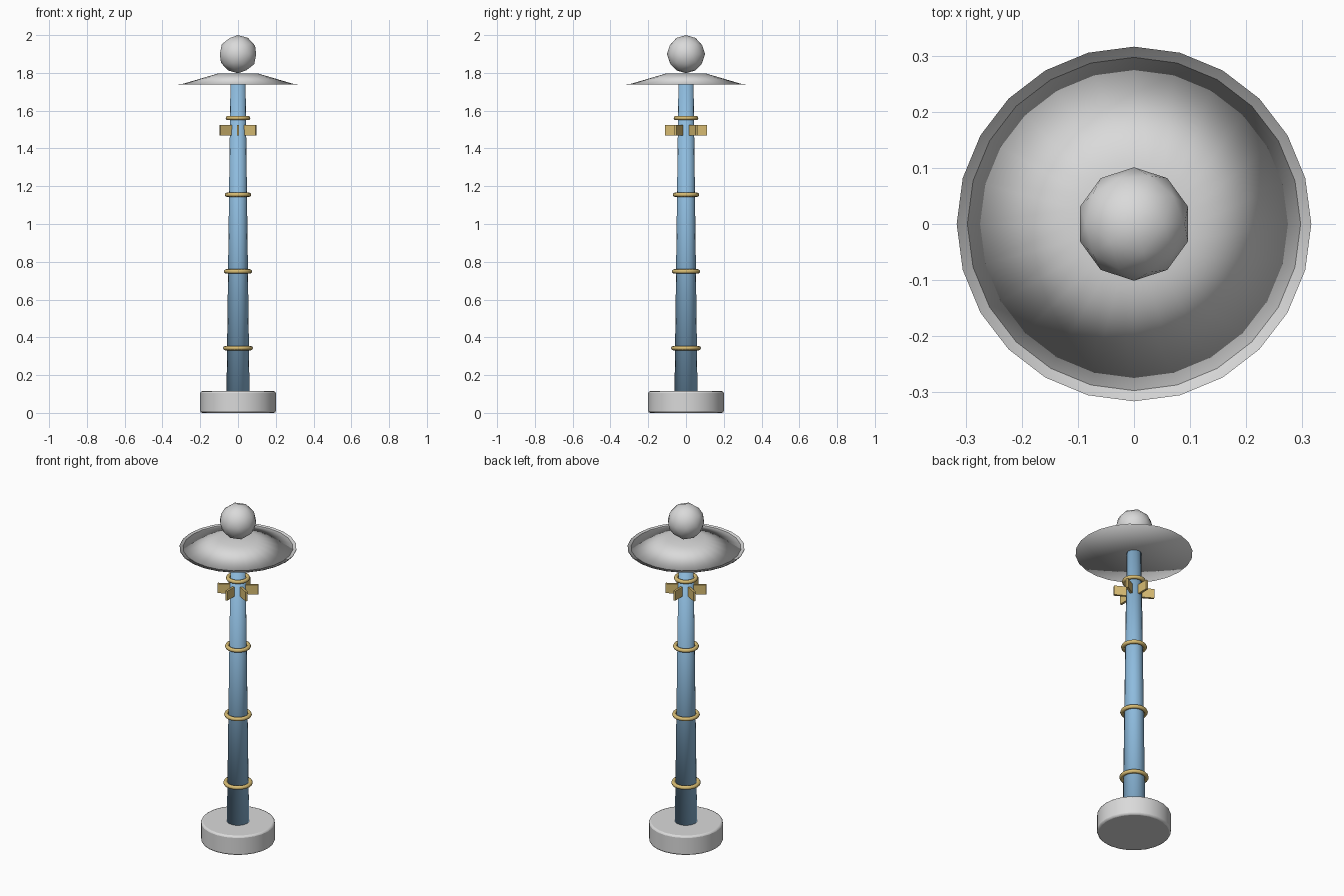
import bpy, math

cube = bpy.data.objects.get("Cube")
if cube:
    bpy.data.objects.remove(cube, do_unlink=True)


def make_material(name, rgb):
    mat = bpy.data.materials.new(name)
    mat.use_nodes = True
    mat.diffuse_color = (*rgb, 1)
    mat.node_tree.nodes["Principled BSDF"].inputs["Base Color"].default_value = (*rgb, 1)
    return mat


GREY = make_material("pale grey", (0.7, 0.7, 0.7))
BLUE = make_material("sky blue", (0.27, 0.50, 0.73))
GOLD = make_material("gold", (0.68, 0.50, 0.17))


def finish(name, mat, smooth=True):
    obj = bpy.context.object
    obj.name = name
    obj.data.materials.append(mat)
    if smooth:
        bpy.ops.object.shade_smooth()
    return obj


def frustum(name, mat, sides, r_low, r_high, z_low, z_high, fill="NGON"):
    bpy.ops.mesh.primitive_cone_add(
        vertices=sides, radius1=r_low, radius2=r_high, depth=z_high - z_low,
        end_fill_type=fill, location=(0, 0, (z_low + z_high) / 2))
    return finish(name, mat)


# Round base with softened edges
base = frustum("base", GREY, 24, 0.2, 0.2, 0, 0.115)
bevel = base.modifiers.new("soft edge", "BEVEL")
bevel.width = 0.01
bevel.segments = 2
bevel.limit_method = "ANGLE"
bpy.ops.object.shade_smooth_by_angle(angle=math.radians(40))

# Tapered pole
frustum("pole", BLUE, 16, 0.061, 0.04, 0.1, 1.745)

# Gold collars, shrinking with the taper
for i in range(4):
    bpy.ops.mesh.primitive_torus_add(
        major_radius=0.068 - 0.0047 * i, minor_radius=0.0115,
        major_segments=24, minor_segments=8, location=(0, 0, 0.343 + 0.406 * i))
    finish(f"collar_{i + 1}", GOLD)

# Six radial fins below the top collar
for i in range(6):
    a = math.radians(30 + 60 * i)
    bpy.ops.mesh.primitive_cube_add(
        size=1, location=(0.074 * math.cos(a), 0.074 * math.sin(a), 1.496),
        rotation=(0, 0, a))
    bpy.context.object.scale = (0.072, 0.013, 0.056)
    finish(f"fin_{i + 1}", GOLD, smooth=False)

# Shallow canopy over a thin, slightly wider underside
frustum("canopy", GREY, 24, 0.297, 0.105, 1.7405, 1.797, "TRIFAN")
under = frustum("canopy_underside", GREY, 24, 0.316, 0.316, 1.738, 1.742, "TRIFAN")
top_faces = [p.index for p in under.data.polygons if p.normal.z > 0.9]
import bmesh
bm = bmesh.new()
bm.from_mesh(under.data)
bm.faces.ensure_lookup_table()
bmesh.ops.delete(bm, geom=[bm.faces[i] for i in top_faces], context="FACES")
bm.to_mesh(under.data)
bm.free()

# Ball finial
bpy.ops.mesh.primitive_ico_sphere_add(subdivisions=2, radius=0.101, location=(0, 0, 1.899))
finish("finial", GREY)
